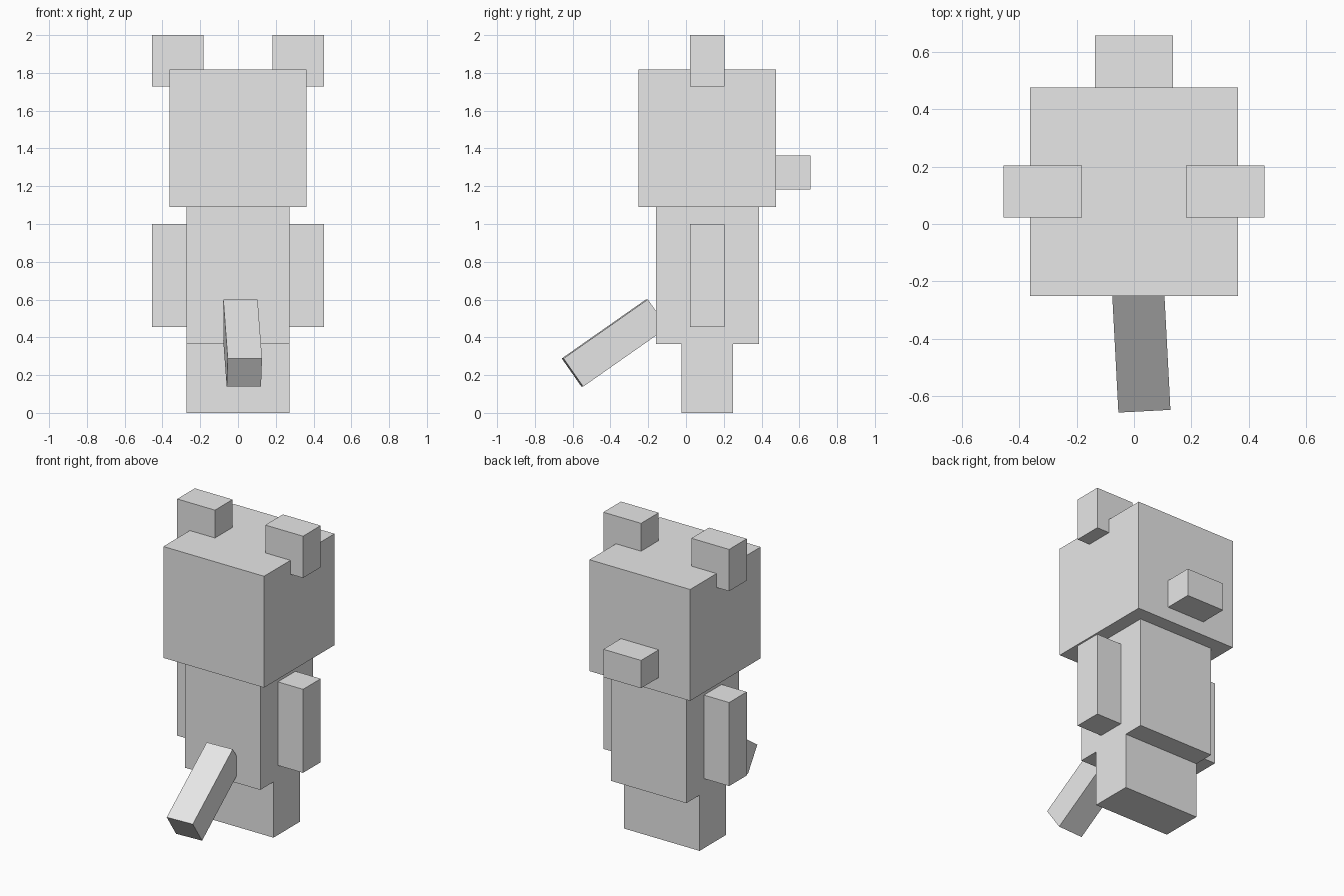
import bpy
from math import radians

default = bpy.data.objects.get("Cube")
if default:
    bpy.data.objects.remove(default, do_unlink=True)

U = 1 / 11        # block unit: the figure is 22 units tall
Y_MID = 0.113     # depth of the figure's central plane

# One plain grey for everything
grey = bpy.data.materials.new("plain grey")
grey.use_nodes = True
colour = (0.8, 0.8, 0.8, 1)
grey.diffuse_color = colour
grey.node_tree.nodes["Principled BSDF"].inputs["Base Color"].default_value = colour


def box(name, centre, size, rotation=(0, 0, 0)):
    """Flat-faced box with its size baked into the mesh."""
    bpy.ops.mesh.primitive_cube_add(size=1)
    obj = bpy.context.object
    obj.name = obj.data.name = name
    for v in obj.data.vertices:
        v.co = [c * s for c, s in zip(v.co, size)]
    obj.location = centre
    obj.rotation_euler = rotation
    obj.data.materials.append(grey)
    return obj


def block(name, size, bottom, x=0, y=0):
    """Upright box in block units, placed from its bottom height."""
    w, d, h = size
    return box(name, (x * U, Y_MID + y * U, (bottom + h / 2) * U),
               (w * U, d * U, h * U))


# Central stack
block("legs", (6, 3, 4), 0)
block("body", (6, 6, 8), 4)
block("head", (8, 8, 8), 12)
block("snout", (3, 2, 2), 13, y=5)

# Paired parts
for side, s in (("left", 1), ("right", -1)):
    block(side + "_arm", (2, 2, 6), 5, x=4 * s)
    block(side + "_ear", (3, 2, 3), 19, x=3.5 * s)

# Tail, sloping down and swung slightly to one side
box("tail", (0.022, -0.378, 0.37), (2 * U, 6 * U, 2 * U),
    (radians(35), 0, radians(3)))
